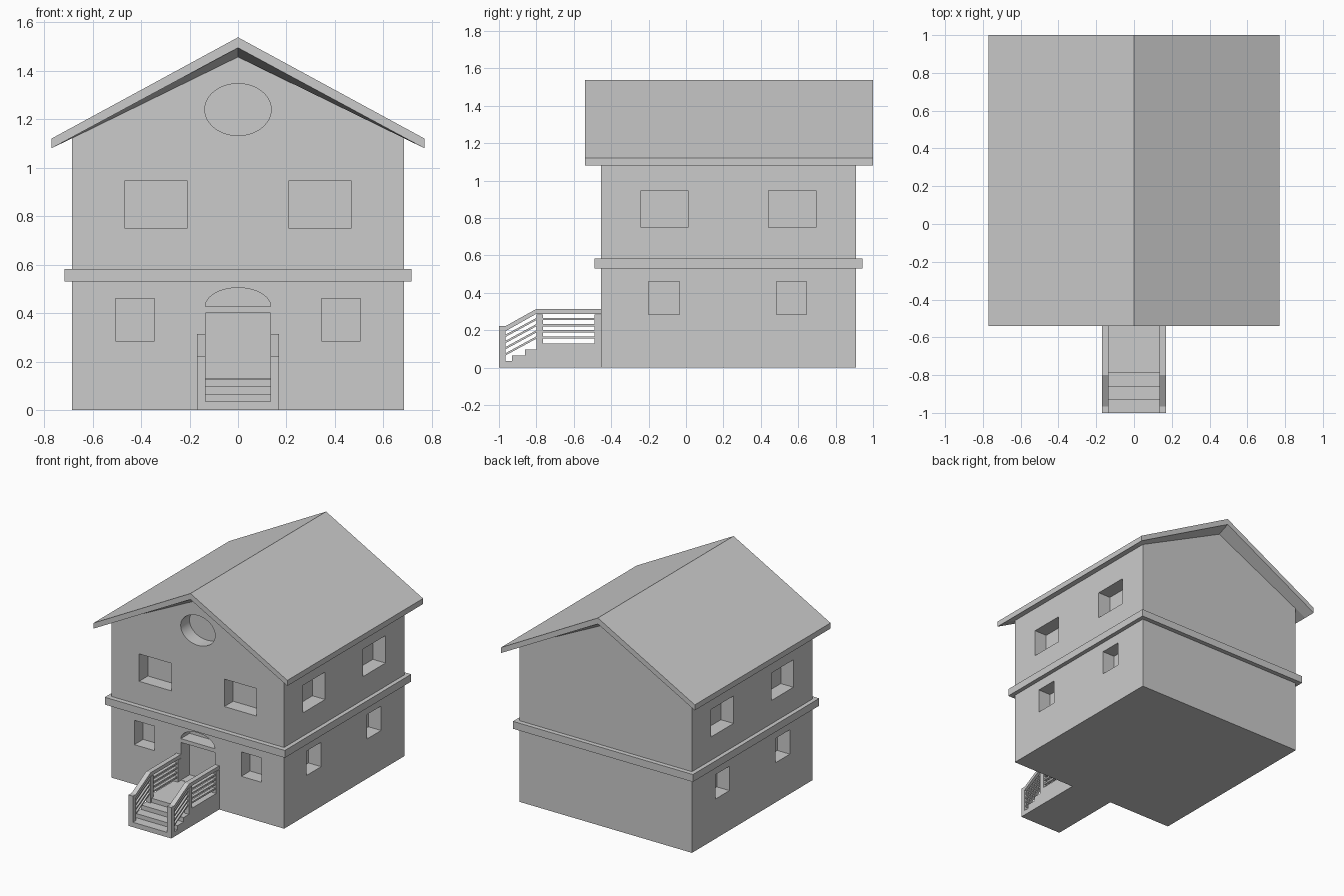
import bpy, bmesh
from math import sin, cos, pi

if "Cube" in bpy.data.objects:
    bpy.data.objects.remove(bpy.data.objects["Cube"])


def make(name, bm):
    bmesh.ops.recalc_face_normals(bm, faces=bm.faces)
    mesh = bpy.data.meshes.new(name)
    bm.to_mesh(mesh)
    bm.free()
    ob = bpy.data.objects.new(name, mesh)
    bpy.context.collection.objects.link(ob)
    return ob


def loft(bm, sections):
    """Closed solid through matching rings of 3D points."""
    rings = [[bm.verts.new(p) for p in s] for s in sections]
    n = len(rings[0])
    for a, b in zip(rings, rings[1:]):
        for i in range(n):
            j = (i + 1) % n
            bm.faces.new((a[i], a[j], b[j], b[i]))
    bm.faces.new(rings[0])
    bm.faces.new(rings[-1][::-1])


def along_y(bm, profile, y0, y1):
    loft(bm, [[(x, y, z) for x, z in profile] for y in (y0, y1)])


def along_x(bm, profile, x0, x1):
    loft(bm, [[(x, y, z) for y, z in profile] for x in (x0, x1)])


def rect(a0, a1, z0, z1):
    return [(a0, z0), (a1, z0), (a1, z1), (a0, z1)]


def ellipse(cz, rx, rz, a0, a1, n):
    return [(rx * cos(a0 + (a1 - a0) * i / n), cz + rz * sin(a0 + (a1 - a0) * i / n))
            for i in range(n)]


W, FRONT, BACK = 0.685, -0.455, 0.91
DEPTH = 0.1

# House walls with gables
bm = bmesh.new()
along_y(bm, [(-W, 0), (W, 0), (W, 1.13), (0, 1.465), (-W, 1.13)], FRONT, BACK)
walls = make("walls", bm)

# Recesses for windows, door, fanlight and round gable window
bm = bmesh.new()
for s in (-1, 1):
    for a, b, z0, z1 in ((0.21, 0.467, 0.75, 0.947), (0.345, 0.505, 0.285, 0.46)):
        along_y(bm, rect(s * a, s * b, z0, z1), FRONT - 0.1, FRONT + DEPTH)
    for a, b, z0, z1 in ((-0.24, 0.01, 0.75, 0.947), (0.44, 0.695, 0.75, 0.947),
                         (-0.2, -0.035, 0.285, 0.46), (0.485, 0.645, 0.285, 0.46)):
        along_x(bm, rect(a, b, z0, z1), s * (W - DEPTH), s * (W + 0.1))
along_y(bm, rect(-0.135, 0.135, 0.13, 0.4), FRONT - 0.1, FRONT + DEPTH)
along_y(bm, ellipse(1.24, 0.137, 0.107, 0, 2 * pi, 48), FRONT - 0.1, FRONT + DEPTH)
along_y(bm, ellipse(0.427, 0.135, 0.078, 0, pi, 24) + [(-0.135, 0.427)],
        FRONT - 0.1, FRONT + DEPTH)
cutter = make("recess_cutter", bm)
cutter.hide_render = True
mod = walls.modifiers.new("recesses", 'BOOLEAN')
mod.operation, mod.solver, mod.object = 'DIFFERENCE', 'EXACT', cutter
bpy.context.view_layer.objects.active = walls
walls.select_set(True)
bpy.ops.object.modifier_apply(modifier=mod.name)
bpy.data.objects.remove(cutter)
bpy.ops.object.shade_smooth_by_angle()

# Belt course between the floors
bm = bmesh.new()
along_y(bm, rect(-0.715, 0.715, 0.53, 0.583), -0.49, 0.943)
make("belt_course", bm)

# Roof, its underside dipping from the verge to the gable wall
bm = bmesh.new()
loft(bm, [[(-0.77, y, 1.12), (0, y, 1.538), (0.77, y, 1.12),
           (0.77, y, 1.08), (0, y, z), (-0.77, y, 1.08)]
          for y, z in ((-0.54, 1.495), (FRONT, 1.457), (BACK, 1.457), (1.0, 1.495))])
make("roof", bm)

# Front steps and landing
bm = bmesh.new()
along_x(bm, [(-1, 0), (-1, 0.035), (-0.93, 0.035), (-0.93, 0.065), (-0.86, 0.065),
             (-0.86, 0.097), (-0.79, 0.097), (-0.79, 0.128), (FRONT, 0.128), (FRONT, 0)],
        -0.17, 0.17)
make("front_steps", bm)

# Railings: posts, handrail and four slats on each side
for s, side in ((-1, "left"), (1, "right")):
    bm = bmesh.new()
    x0, x1 = s * 0.135, s * 0.17
    for y0, y1, top in ((-1, -0.965, 0.2), (-0.8, -0.765, 0.285), (-0.49, FRONT, 0.285)):
        along_x(bm, rect(y0, y1, 0.02, top), x0, x1)
    along_x(bm, [(-1, 0.195), (-1, 0.222), (-0.965, 0.222), (-0.8, 0.314), (FRONT, 0.314),
                 (FRONT, 0.288), (-0.8, 0.288), (-0.965, 0.195)], x0, x1)
    for i in range(4):
        z = 0.155 + 0.033 * i
        t = 0.012
        along_x(bm, [(-0.98, z - 0.098), (-0.8, z), (-0.47, z), (-0.47, z + t),
                     (-0.8, z + t), (-0.98, z + t - 0.098)], s * 0.142, s * 0.163)
    make(side + "_railing", bm)
